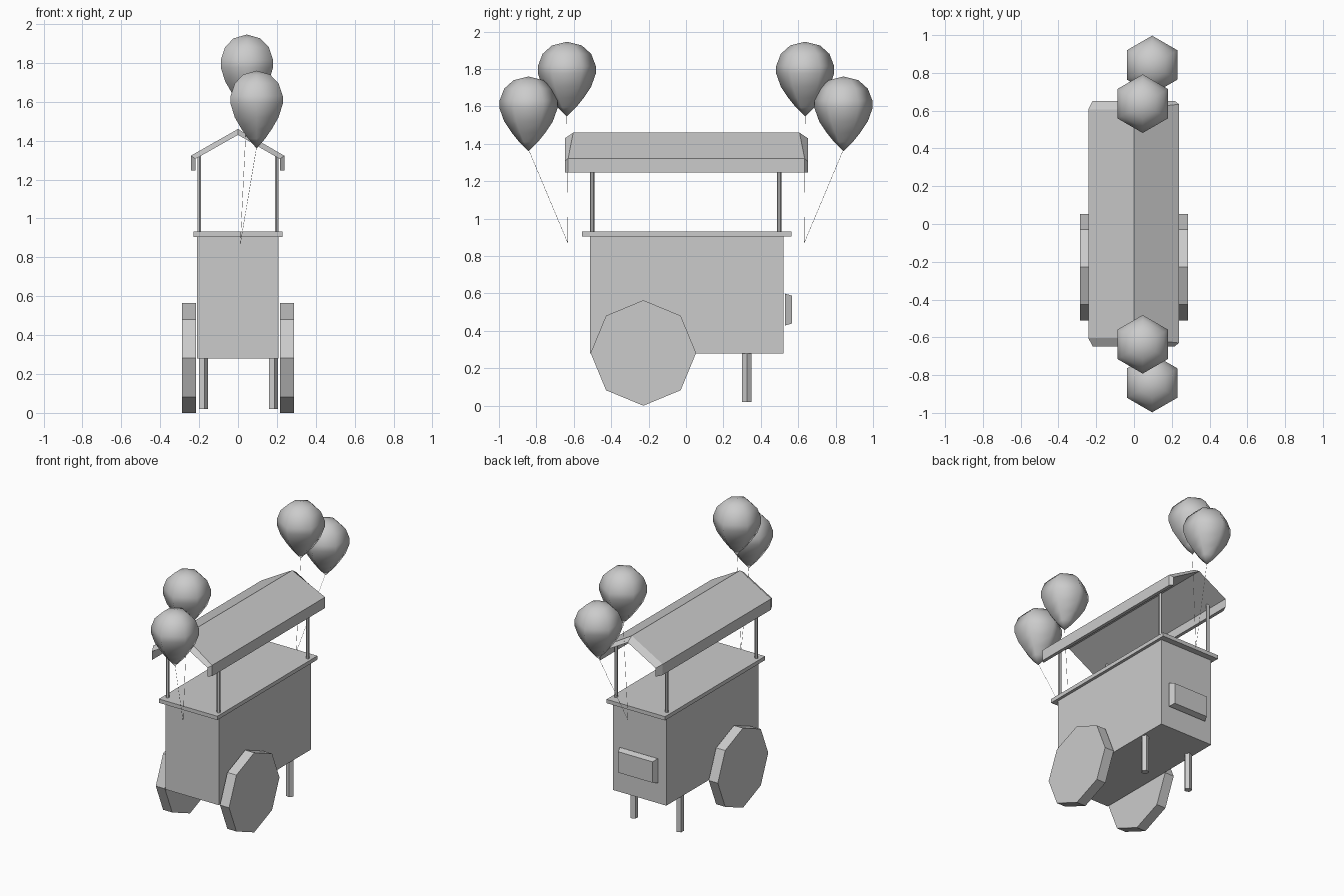
import bpy, bmesh, math
from mathutils import Vector

cube = bpy.data.objects.get("Cube")
if cube:
    bpy.data.objects.remove(cube, do_unlink=True)

grey = bpy.data.materials.new("light_grey")
grey.use_nodes = True
COLOUR = (0.6, 0.6, 0.6, 1)
grey.diffuse_color = COLOUR
grey.node_tree.nodes["Principled BSDF"].inputs["Base Color"].default_value = COLOUR


def finish(name, bm, smooth=False):
    """Turn a bmesh into a named object with the shared material."""
    bmesh.ops.recalc_face_normals(bm, faces=bm.faces)
    for f in bm.faces:
        f.smooth = smooth
    mesh = bpy.data.meshes.new(name)
    bm.to_mesh(mesh)
    bm.free()
    mesh.materials.append(grey)
    obj = bpy.data.objects.new(name, mesh)
    bpy.context.collection.objects.link(obj)
    return obj


def box(name, lo, hi, taper=None):
    """Box between two corners; taper pulls in the +y face in x and z."""
    bm = bmesh.new()
    bmesh.ops.create_cube(bm, size=1)
    lo, hi = Vector(lo), Vector(hi)
    for v in bm.verts:
        outer = v.co.y > 0
        sx, sz = v.co.x, v.co.z
        v.co = (lo + hi) / 2 + v.co * (hi - lo)
        if taper and outer:
            v.co.x -= 2 * sx * taper[0]
            v.co.z -= 2 * sz * taper[1]
    return finish(name, bm)


def rod(name, start, end, radius, sides, turn=0.0):
    """Flat-sided prism between two points."""
    start, end = Vector(start), Vector(end)
    axis = end - start
    bm = bmesh.new()
    bmesh.ops.create_cone(bm, cap_ends=True, segments=sides, radius1=radius,
                          radius2=radius, depth=axis.length)
    for v in bm.verts:
        x, y = v.co.x, v.co.y
        v.co.x = x * math.cos(turn) - y * math.sin(turn)
        v.co.y = x * math.sin(turn) + y * math.cos(turn)
    rot = axis.to_track_quat('Z', 'Y').to_matrix()
    for v in bm.verts:
        v.co = rot @ v.co + (start + end) / 2
    return finish(name, bm)


def balloon(name, x, y, z):
    """Six-sided lathe with the tip at the given point."""
    profile = [(0.05, 0.05), (0.09, 0.1), (0.13, 0.16), (0.155, 0.23),
               (0.155, 0.27), (0.13, 0.335), (0.08, 0.38)]
    bm = bmesh.new()
    rings = []
    for r, h in profile:
        ring = []
        for i in range(6):
            a = math.pi / 2 + i * math.pi / 3
            ring.append(bm.verts.new((x + r * math.cos(a), y + r * math.sin(a), z + h)))
        rings.append(ring)
    tip = bm.verts.new((x, y, z))
    crown = bm.verts.new((x, y, z + 0.4))
    for i in range(6):
        j = (i + 1) % 6
        bm.faces.new((tip, rings[0][j], rings[0][i]))
        bm.faces.new((crown, rings[-1][i], rings[-1][j]))
        for a, b in zip(rings, rings[1:]):
            bm.faces.new((a[i], a[j], b[j], b[i]))
    return finish(name, bm, smooth=True)


# Cart body, counter and rear box
box("cart_body", (-0.21, -0.512, 0.28), (0.208, 0.52, 0.905))
box("counter_top", (-0.23, -0.557, 0.905), (0.228, 0.563, 0.932))
box("rear_box", (-0.15, 0.528, 0.428), (0.15, 0.567, 0.6), taper=(0.016, 0.012))

# Wheels, legs and roof posts, on both sides
for label, s in (("left", 1), ("right", -1)):
    rod(label + "_wheel", (s * 0.216, -0.228, 0.282), (s * 0.287, -0.228, 0.282), 0.282, 8)
    rod(label + "_leg", (s * 0.18, 0.325, 0.02), (s * 0.18, 0.325, 0.28), 0.026, 5, math.pi / 2)
    for end, y in (("front", -0.502), ("rear", 0.498)):
        rod(f"{label}_{end}_post", (s * 0.199, y, 0.932), (s * 0.199, y, 1.325),
            0.0115, 6)

# Gabled roof: a folded sheet whose ends slant from outer to inner skin
outer = [(-0.242, 1.246, 0.605), (-0.242, 1.323, 0.605), (0, 1.46, 0.605),
         (0.238, 1.323, 0.632), (0.238, 1.246, 0.632)]
inner = [(-0.219, 1.246, 0.65), (-0.219, 1.306, 0.65), (0, 1.43, 0.65),
         (0.215, 1.306, 0.65), (0.215, 1.246, 0.65)]
section = outer + inner[::-1]
bm = bmesh.new()
ends = [[bm.verts.new((x, s * y + 0.002, z)) for x, z, y in section] for s in (-1, 1)]
n = len(section)
for i in range(n):
    j = (i + 1) % n
    bm.faces.new((ends[0][i], ends[0][j], ends[1][j], ends[1][i]))
for e in ends:
    for i in range(len(outer) - 1):
        bm.faces.new((e[i], e[i + 1], e[n - 2 - i], e[n - 1 - i]))
finish("roof", bm)

# Balloons and their strings at both ends
for end, s in (("front", -1), ("rear", 1)):
    for level, x, y, z in (("high", 0.046, 0.637, 1.546), ("low", 0.096, 0.842, 1.36)):
        balloon(f"{end}_{level}_balloon", x, s * y, z)
        rod(f"{end}_{level}_string", (x, s * y, z + 0.01), (0.012, s * 0.632, 0.87),
            0.001, 3)
